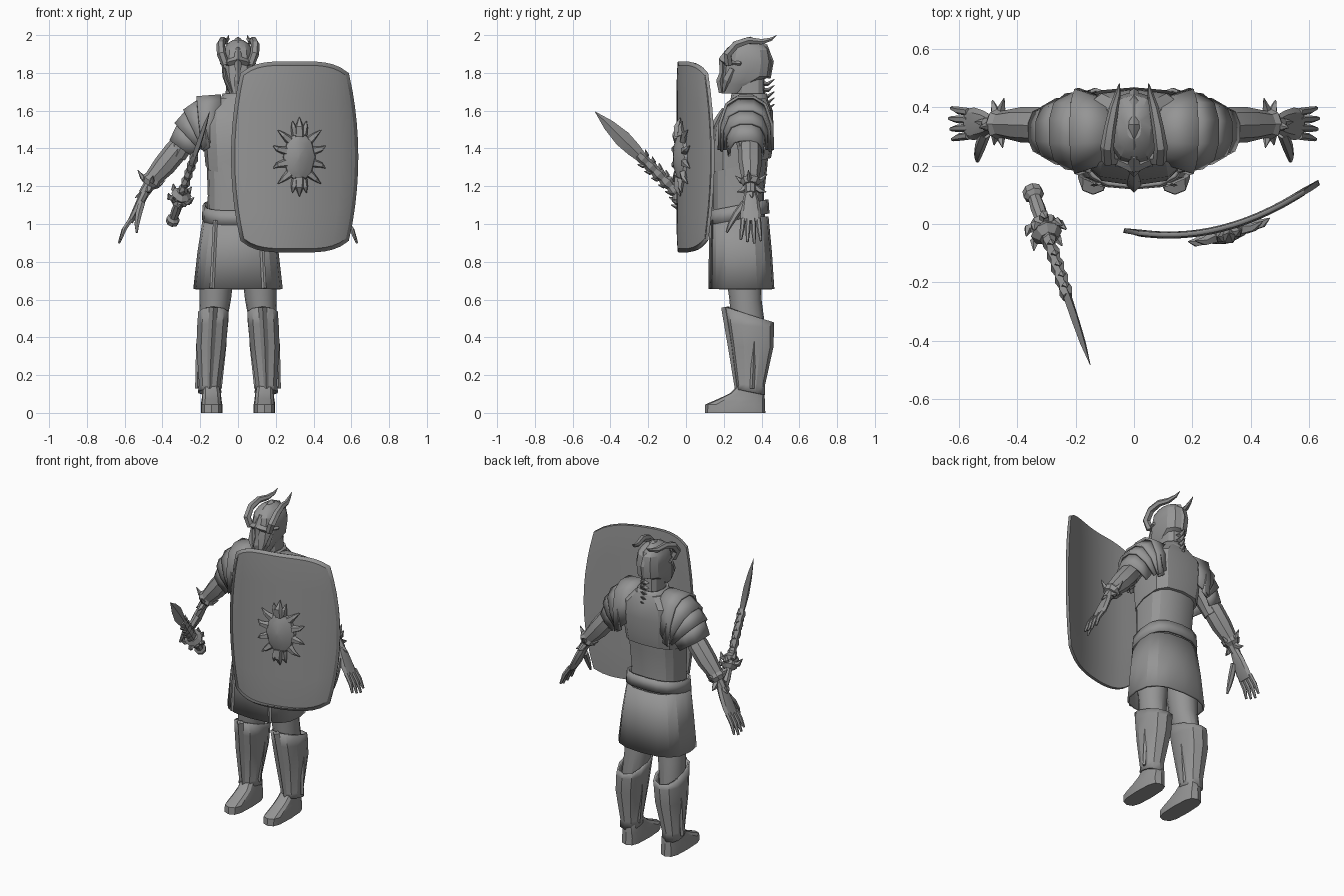
import bpy, bmesh, math
from mathutils import Vector

old = bpy.data.objects.get("Cube")
if old:
    bpy.data.objects.remove(old, do_unlink=True)

steel = bpy.data.materials.new("dull_steel")
steel.use_nodes = True
steel.diffuse_color = (0.3, 0.3, 0.3, 1)
steel.node_tree.nodes["Principled BSDF"].inputs["Base Color"].default_value = (0.3, 0.3, 0.3, 1)
parts = []


def finish(name, bm, mirror=False, thick=0):
    """Turn a bmesh into a named part, optionally thickened and mirrored."""
    bmesh.ops.recalc_face_normals(bm, faces=bm.faces[:])
    mesh = bpy.data.meshes.new(name)
    bm.to_mesh(mesh)
    bm.free()
    mesh.materials.append(steel)
    part = bpy.data.objects.new(name, mesh)
    bpy.context.scene.collection.objects.link(part)
    if thick:
        solid = part.modifiers.new("thickness", 'SOLIDIFY')
        solid.thickness, solid.offset = thick, 0
    if mirror:
        part.modifiers.new("other_side", 'MIRROR')
    parts.append(part)
    return part


def loft(name, sections, closed=True, caps=True, **options):
    """Skin a row of cross-sections."""
    bm = bmesh.new()
    rows = [[bm.verts.new(p) for p in section] for section in sections]
    count = len(rows[0])
    for low, high in zip(rows, rows[1:]):
        for i in range(count if closed else count - 1):
            j = (i + 1) % count
            bm.faces.new((low[i], low[j], high[j], high[i]))
    if closed and caps:
        bm.faces.new(rows[0])
        bm.faces.new(rows[-1])
    return finish(name, bm, **options)


def ring(z, x, y, rx, ry, n=12, power=0.8, tilt=0):
    """Level oval section with a corner at the front; tilt raises its back."""
    points = []
    for i in range(n):
        a = math.tau * i / n - math.pi / 2
        c, s = math.cos(a), math.sin(a)
        dx = math.copysign(abs(c) ** power, c) * rx
        dy = math.copysign(abs(s) ** power, s) * ry
        points.append((x + dx, y + dy, z + tilt * dy))
    return points


def stack(name, levels, n=12, power=0.8, tilts=None, **options):
    tilts = tilts or [0] * len(levels)
    return loft(name, [ring(*v, n=n, power=power, tilt=t) for v, t in zip(levels, tilts)], **options)


def tube(name, path, radii, n=6, side=(0, 1, 0), **options):
    """Sweep an oval along a path; a radius may be a (side, across) pair."""
    path = [Vector(p) for p in path]
    sections = []
    for i, p in enumerate(path):
        along = (path[min(i + 1, len(path) - 1)] - path[max(i - 1, 0)]).normalized()
        u = Vector(side)
        u = (u - along * u.dot(along)).normalized()
        v = along.cross(u)
        a, b = radii[i] if isinstance(radii[i], tuple) else (radii[i], radii[i])
        angles = [math.tau * k / n for k in range(n)]
        sections.append([p + u * a * math.cos(t) + v * b * math.sin(t) for t in angles])
    return loft(name, sections, **options)


# Legs, greaves and boots
stack("boot", [(0, .14, .26, .057, .16), (.045, .14, .26, .057, .158), (.075, .14, .295, .052, .122),
               (.105, .14, .325, .05, .09), (.15, .145, .345, .045, .065)], power=0.65, mirror=True)
stack("leg", [(.12, .145, .345, .04, .055), (.45, .135, .33, .07, .09), (.6, .12, .315, .083, .085),
              (.8, .11, .3, .095, .1)], n=16, power=1, mirror=True)
stack("greave", [(.11, .15, .342, .058, .07), (.15, .15, .343, .052, .07), (.35, .142, .35, .075, .107),
                 (.46, .135, .342, .078, .118), (.52, .13, .335, .078, .125)], n=10,
      tilts=[-.2, 0, 0, -.1, -.33], caps=False, thick=.012, mirror=True)
tube("shin_ridge", [(.15, .27, .13), (.142, .242, .35), (.13, .208, .56)], [.012, .02, .022],
     n=4, side=(1, 0, 0), mirror=True)
for x, label in ((.088, "inner"), (.205, "outer")):
    tube(label + "_greave_seam", [(x + .01, .35, .13), (x - .015 + .02 * (x > .1), .36, .36), (x - .02, .37, .5)],
         [.012] * 3, n=4, mirror=True)

# Skirt and belt
stack("skirt", [(.655, 0, .293, .23, .168), (.85, 0, .288, .208, .16), (1.04, 0, .28, .178, .15)],
      n=16, power=0.75, caps=False, thick=.014)
for x in (-.12, .12):
    tube("skirt_fold", [(x * 1.15, .133, .66), (x, .138, 1.02)], [(.012, .005)] * 2, n=4, side=(1, 0, 0))
stack("belt", [(1.025, 0, .28, .185, .155), (1.1, 0, .28, .18, .15)], n=16, power=0.75,
      tilts=[.2, .2], caps=False, thick=.014)

# Torso armour
stack("abdomen", [(1.0, 0, .28, .165, .14), (1.15, 0, .275, .16, .137), (1.3, 0, .283, .165, .147),
                  (1.42, 0, .29, .17, .15)], n=16, power=0.75)
stack("breastplate", [(1.31, 0, .293, .172, .157), (1.4, 0, .297, .18, .165), (1.52, 0, .305, .19, .158),
                      (1.6, 0, .325, .18, .135), (1.665, 0, .335, .1, .095)], power=0.7,
      tilts=[.25, .1, 0, 0, 0])
tube("breast_ridge", [(0, .14, 1.28), (0, .132, 1.42), (0, .15, 1.52), (0, .2, 1.61)], [.015, .025, .022, .01],
     n=4, side=(1, 0, 0))
stack("collar", [(1.62, 0, .335, .1, .1), (1.69, 0, .335, .075, .088)], caps=False, thick=.012)
stack("neck", [(1.6, 0, .34, .07, .08), (1.8, 0, .34, .06, .075)])
for i in range(5):
    z = 1.61 + i * .033
    tube("neck_fin", [(0, .395, z), (0, .435, z), (0, .468, z + .025)], [(.028, .016), (.02, .01), .002],
         n=4, side=(1, 0, 0))

# Overlapping shoulder plates
half = [(-1, 1), (-.97, .5), (-.72, .13), (-.3, 0)]
arch = half + [(-u, w) for u, w in reversed(half)]


def shoulder(x, z, depth, drop, lean):
    return [(x - drop * w * math.sin(lean), .317 + depth * u, z - drop * w * math.cos(lean)) for u, w in arch]


for i, (inner, outer) in enumerate([
        ((.09, 1.68, .105, .2, 0), (.22, 1.67, .143, .28, .1)),
        ((.2, 1.66, .135, .26, .2), (.287, 1.6, .127, .24, .45)),
        ((.265, 1.605, .117, .2, .55), (.332, 1.53, .11, .19, .75)),
        ((.31, 1.54, .1, .16, .75), (.357, 1.44, .088, .14, .95))]):
    loft(f"shoulder_plate_{i + 1}", [shoulder(*inner), shoulder(*outer)], closed=False, thick=.014, mirror=True)

# Arms with bracers and wrist spikes
tube("upper_arm", [(.2, .32, 1.56), (.27, .325, 1.47), (.325, .335, 1.36)], [.075, .068, .052], n=10, mirror=True)
tube("bracer", [(.295, .335, 1.43), (.325, .338, 1.39), (.39, .34, 1.31), (.465, .342, 1.225)],
     [.054, .062, .06, .043], n=8, mirror=True)
tube("wrist", [(.44, .34, 1.25), (.5, .342, 1.16)], [.036, .028], n=8, mirror=True)
tube("cuff", [(.445, .342, 1.245), (.462, .342, 1.225), (.475, .342, 1.205)], [.045, .056, .04], n=8, mirror=True)
for i, tip in enumerate([(.53, .33, 1.285), (.545, .35, 1.14), (.385, .35, 1.23), (.445, .43, 1.265),
                         (.45, .262, 1.255), (.485, .425, 1.17), (.48, .27, 1.17)]):
    root, tip = Vector((.465, .342, 1.215)), Vector(tip)
    bend = root.lerp(tip, .65) - Vector((0, 0, .012))
    tube(f"cuff_spike_{i + 1}", [root, bend, tip], [.022, .014, .002], n=5, mirror=True)

# Hands
tube("palm", [(.49, .342, 1.17), (.515, .343, 1.12), (.548, .343, 1.05), (.572, .343, 1.01)],
     [(.03, .024), (.045, .023), (.056, .02), (.052, .015)], n=8, mirror=True)
for i in range(4):
    spread = i - 1.5
    length = 1 - .1 * abs(spread - .3)
    base = Vector((.567, .343 + spread * .027, 1.025))
    middle = base + Vector((.04, spread * .004, -.06)) * length
    tip = base + Vector((.065, spread * .01, -.13)) * length
    tube(f"finger_{i + 1}", [base, middle, tip], [.014, .013, .007], n=6, mirror=True)
tube("thumb", [(.51, .31, 1.11), (.527, .265, 1.05), (.535, .235, 1.0), (.536, .215, .955)],
     [.02, .019, .014, .006], mirror=True)

# Helmet with face guard, crest and horns
stack("helmet", [(1.69, 0, .238, .045, .05), (1.74, 0, .275, .068, .085), (1.78, 0, .318, .082, .125),
                 (1.86, 0, .328, .088, .126), (1.92, 0, .33, .08, .112), (1.955, 0, .33, .058, .08),
                 (1.975, 0, .33, .025, .04)], n=12, power=0.85)
tube("nose_guard", [(0, .235, 1.93), (0, .195, 1.87), (0, .192, 1.8), (0, .18, 1.76), (0, .19, 1.695)],
     [.014, .022, .014, .02, .016], n=4, side=(1, 0, 0))
tube("brow", [(0, .195, 1.87), (.05, .215, 1.855), (.088, .29, 1.85)], [.02, .018, .01], n=4,
     side=(0, 0, 1), mirror=True)
tube("cheek_guard", [(.07, .25, 1.82), (.06, .22, 1.76), (.03, .2, 1.7)], [(.02, .01), (.026, .012), .008],
     n=4, mirror=True)
tube("crest", [(0, .215, 1.9), (0, .27, 1.955), (0, .34, 1.98), (0, .42, 1.94), (0, .455, 1.86), (0, .44, 1.77)],
     [(.016, .01), (.018, .014), (.018, .012), (.016, .014), (.015, .01), .008], n=4, side=(1, 0, 0))
tube("horn", [(.066, .225, 1.845), (.088, .22, 1.9), (.092, .265, 1.95), (.082, .33, 1.972),
              (.068, .4, 1.965), (.055, .45, 1.978), (.05, .482, 2.0)],
     [.022, .024, .023, .02, .016, .01, .001], n=6, side=(1, 0, 0), mirror=True)

# Curved shield, bulging at the sides, with a raised rim
def shield_y(x):
    return .7 * (x - .12) ** 2 - .045


cols, rows = 14, 10
bm = bmesh.new()
grid = []
for r in range(rows + 1):
    v = 2 * r / rows - 1
    line = []
    for c in range(cols + 1):
        u = 2 * c / cols - 1
        x = .3 + u * (.277 + .048 * (1 - v * v))
        line.append(bm.verts.new((x, shield_y(x), 1.355 + v * (.437 + .057 * (1 - u ** 4)))))
    grid.append(line)
for r in range(rows):
    for c in range(cols):
        bm.faces.new((grid[r][c], grid[r][c + 1], grid[r + 1][c + 1], grid[r + 1][c]))
panel = bm.faces[:]
bmesh.ops.inset_region(bm, faces=panel, thickness=.03, use_boundary=True, use_even_offset=True)
bmesh.ops.translate(bm, verts=list({v for f in panel for v in f.verts}), vec=(0, .007, 0))
finish("shield", bm, thick=.024)


# Shield boss with thorny prongs
def on_shield(u, w, lift):
    x = .325 + u
    return (x, shield_y(x) - lift, 1.355 + w)


def boss_ring(scale, lift):
    angles = [math.tau * i / 8 for i in range(8)]
    return [on_shield(.088 * scale * math.cos(a), .14 * scale * math.sin(a), lift) for a in angles]


loft("shield_boss", [boss_ring(1, 0), boss_ring(.95, .022), boss_ring(.6, .04), boss_ring(.08, .05)])
for i in range(12):
    a = math.tau * (i + .5) / 12
    c, s = math.cos(a), math.sin(a)
    reach = 1.05 if i % 3 == 1 else .93
    tube(f"boss_prong_{i + 1}", [on_shield(.075 * c, .125 * s, .015),
                                 on_shield(.12 * c, .165 * s, .025),
                                 on_shield(.155 * reach * c, .185 * s + .012 * math.copysign(1, s), .018)],
         [.024, .015, .002], n=5)
for s, label in ((1, "top"), (-1, "bottom")):
    tube(label + "_boss_crown", [on_shield(0, s * .11, .02), on_shield(0, s * .16, .03), on_shield(0, s * .21, .015)],
         [.03, .024, .002], n=5)

# Sword: pommel, grip, thorny guard, ridged ricasso and leaf blade
pommel, tip = Vector((-.352, .125, 1.0)), Vector((-.15, -.482, 1.595))
flat = (0, .7, .72)


def sword_part(name, profile, n=8):
    tube(name, [pommel.lerp(tip, t) for t, _ in profile], [r for _, r in profile], n=n, side=flat)


sword_part("pommel", [(0, .02), (.015, .034), (.045, .036), (.065, .02)])
sword_part("grip", [(.05, .022), (.12, .026), (.2, .022)])
sword_part("guard", [(.18, .025), (.205, .05), (.235, .04), (.26, .055), (.29, .03)])
sword_part("ricasso", [(.27 + .035 * i, (.04 - .001 * i, .026) if i % 2 else (.026, .018)) for i in range(11)], n=6)
sword_part("blade", [(.58, (.026, .014)), (.66, (.038, .014)), (.76, (.044, .013)), (.88, (.03, .01)),
                     (1, (.001, .001))], n=4)
along = (tip - pommel).normalized()
wide = Vector(flat)
wide = (wide - along * wide.dot(along)).normalized()
cross = along.cross(wide)
for i in range(8):
    a = math.tau * i / 8
    out = wide * math.cos(a) + cross * math.sin(a)
    root = pommel.lerp(tip, .22 + .03 * (i % 2))
    tube(f"guard_thorn_{i + 1}", [root + out * .03, root + out * .058, root + out * .07 + along * .03],
         [.018, .016, .003], n=5, side=along.cross(out))
for i in range(10):
    root = pommel.lerp(tip, .3 + .03 * i)
    out = wide if i % 2 else -wide
    tube(f"ricasso_thorn_{i + 1}", [root, root + out * .03 + along * .01, root + out * .043 + along * .035],
         [.016, .012, .002], n=4, side=cross)

# Smooth shading that keeps hard edges
bpy.ops.object.select_all(action='DESELECT')
for part in parts:
    part.select_set(True)
bpy.context.view_layer.objects.active = parts[0]
bpy.ops.object.shade_smooth_by_angle(angle=math.radians(25))
